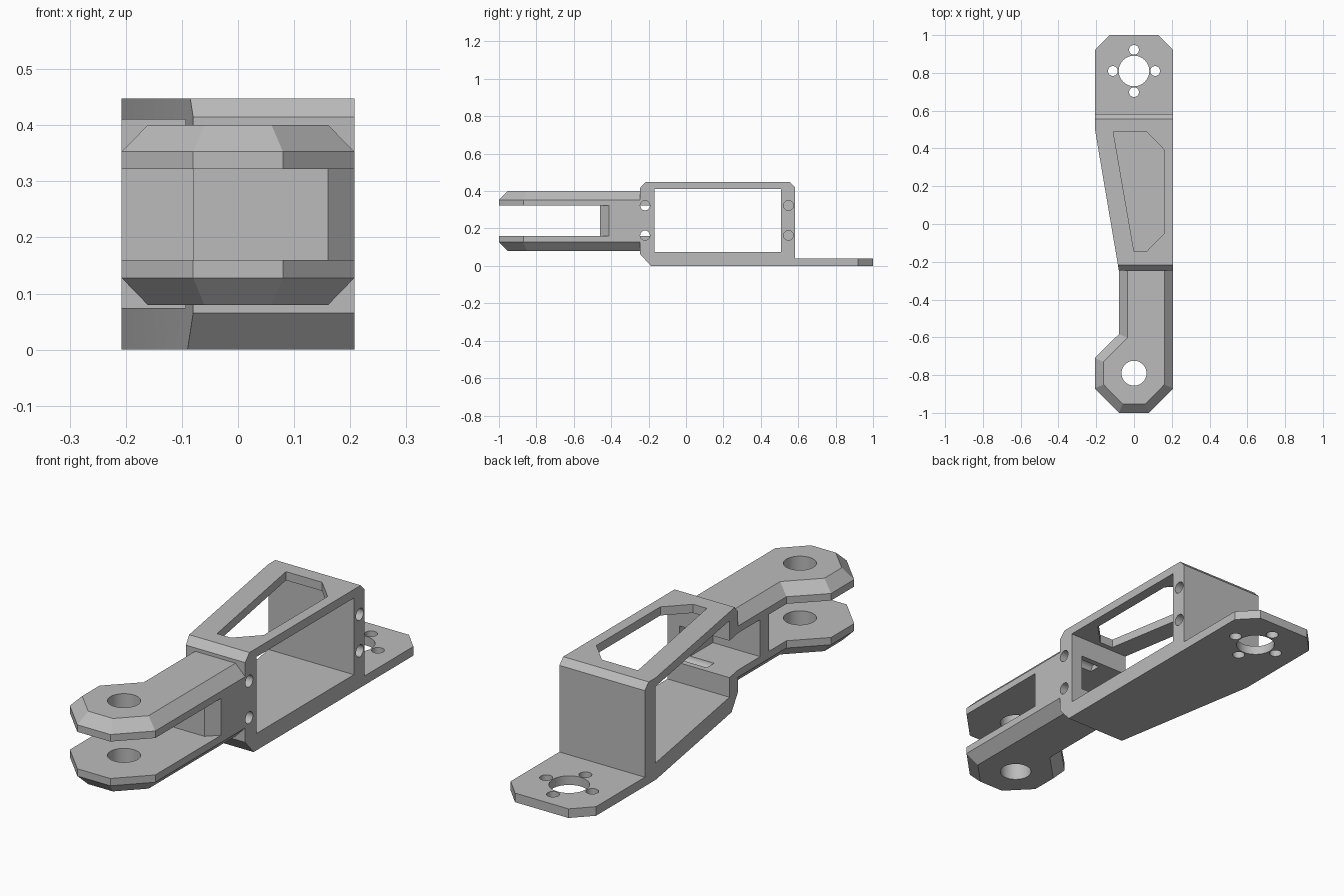
import bpy, bmesh, math
from mathutils import Vector

old = bpy.data.objects.get("Cube")
if old:
    bpy.data.objects.remove(old, do_unlink=True)

grey = bpy.data.materials.new("plain grey")
grey.use_nodes = True
grey.diffuse_color = (0.5, 0.5, 0.5, 1)
grey.node_tree.nodes["Principled BSDF"].inputs["Base Color"].default_value = (0.5, 0.5, 0.5, 1)


def loft(name, rings):
    """Solid through matching closed rings of 3D points."""
    bm = bmesh.new()
    loops = [[bm.verts.new(p) for p in ring] for ring in rings]
    n = len(loops[0])
    for a, b in zip(loops, loops[1:]):
        for i in range(n):
            j = (i + 1) % n
            bm.faces.new((a[i], a[j], b[j], b[i]))
    bm.faces.new(loops[0][::-1])
    bm.faces.new(loops[-1])
    bmesh.ops.recalc_face_normals(bm, faces=bm.faces)
    mesh = bpy.data.meshes.new(name)
    bm.to_mesh(mesh)
    bm.free()
    mesh.materials.append(grey)
    obj = bpy.data.objects.new(name, mesh)
    bpy.context.collection.objects.link(obj)
    return obj


def prism(name, outline, z0, z1):
    return loft(name, [[(x, y, z) for x, y in outline] for z in (z0, z1)])


def block(name, x, y, z):
    return prism(name, [(x[0], y[0]), (x[1], y[0]), (x[1], y[1]), (x[0], y[1])], *z)


def rod(name, centre, radius, length, axis="Z", sides=40):
    """Round cutter centred on a point, along Z or X."""
    c = Vector(centre)
    rings = []
    for s in (-length / 2, length / 2):
        ring = []
        for k in range(sides):
            t = 2 * math.pi * k / sides
            u, v = radius * math.cos(t), radius * math.sin(t)
            ring.append(c + Vector((u, v, s) if axis == "Z" else (s, u, v)))
        rings.append(ring)
    return loft(name, rings)


def combine(target, tool, operation="DIFFERENCE"):
    mod = target.modifiers.new(tool.name, "BOOLEAN")
    mod.operation = operation
    mod.solver = "EXACT"
    mod.object = tool
    tool.hide_render = True
    bpy.ops.object.select_all(action="DESELECT")
    bpy.context.view_layer.objects.active = target
    target.select_set(True)
    bpy.ops.object.modifier_apply(modifier=mod.name)
    bpy.data.objects.remove(tool, do_unlink=True)


W = 0.2075            # half width
SLOT = (0.16, 0.322)  # height range of the fork gap

# Housing: side profile with chamfers, including the rear mounting plate
side = [(-0.188, 0), (1, 0), (1, 0.04), (0.582, 0.04), (0.582, 0.42),
        (0.555, 0.448), (-0.217, 0.448), (-0.247, 0.415), (-0.247, 0.065)]
bracket = loft("servo_bracket", [[(x, y, z) for y, z in side] for x in (-0.3, 0.3)])

# Trim to the tapered plan with clipped rear corners
plan = [(W, -0.3), (W, 0.92), (0.13, 1), (-0.13, 1), (-W, 0.92),
        (-W, 0.505), (-0.08, -0.247), (-0.071, -0.3)]
combine(bracket, prism("plan_trim", plan, -0.1, 0.6), "INTERSECT")

# Fork arm: bevelled block with a rounded-off knuckle at the front
outer = [(W, -0.2), (W, -0.87), (0.08, -1), (-0.08, -1), (-W, -0.87),
         (-W, -0.71), (-0.08, -0.583), (-0.08, -0.2)]
inner = [(0.161, -0.2), (0.161, -0.85), (0.06, -0.953), (-0.06, -0.953),
         (-0.161, -0.85), (-0.161, -0.73), (-0.035, -0.603), (-0.035, -0.2)]
levels = [(inner, 0.08), (outer, 0.128), (outer, 0.353), (inner, 0.4)]
arm = loft("fork_arm", [[(x, y, z) for x, y in ring] for ring, z in levels])
combine(bracket, arm, "UNION")

# Fork gap and its angled corner
gap = [(-0.3, -1.1), (0.3, -1.1), (0.3, -0.32), (0.16, -0.46), (-0.3, -0.46)]
combine(bracket, prism("fork_gap", gap, *SLOT))

# Side window, cable slot and roof opening
combine(bracket, block("side_window", (-0.4, 0.4), (-0.168, 0.507), (0.074, 0.41)))
combine(bracket, block("cable_slot", (-0.4, 0.15), (-0.4, -0.1), SLOT))
roof = [(-0.11, 0.49), (0.065, 0.49), (0.16, 0.393), (0.16, -0.05),
        (0.067, -0.145), (0, -0.145)]
combine(bracket, prism("roof_opening", roof, 0.35, 0.5))

# Blind screw holes in the side
for y in (-0.219, 0.548):
    for z in (0.163, 0.323):
        combine(bracket, rod("screw_hole", (0.2, y, z), 0.026, 0.33, "X", 24))

# Pivot hole and rear horn holes
combine(bracket, rod("pivot_hole", (0, -0.79, 0.25), 0.066, 0.6))
combine(bracket, rod("horn_hole", (0, 0.81, 0.02), 0.081, 0.2))
for dx, dy in ((1, 0), (-1, 0), (0, 1), (0, -1)):
    combine(bracket, rod("horn_screw", (0.112 * dx, 0.81 + 0.112 * dy, 0.02), 0.026, 0.2, sides=24))

bpy.ops.object.select_all(action="DESELECT")
bracket.select_set(True)
bpy.context.view_layer.objects.active = bracket
bpy.ops.object.shade_smooth_by_angle(angle=math.radians(25))
